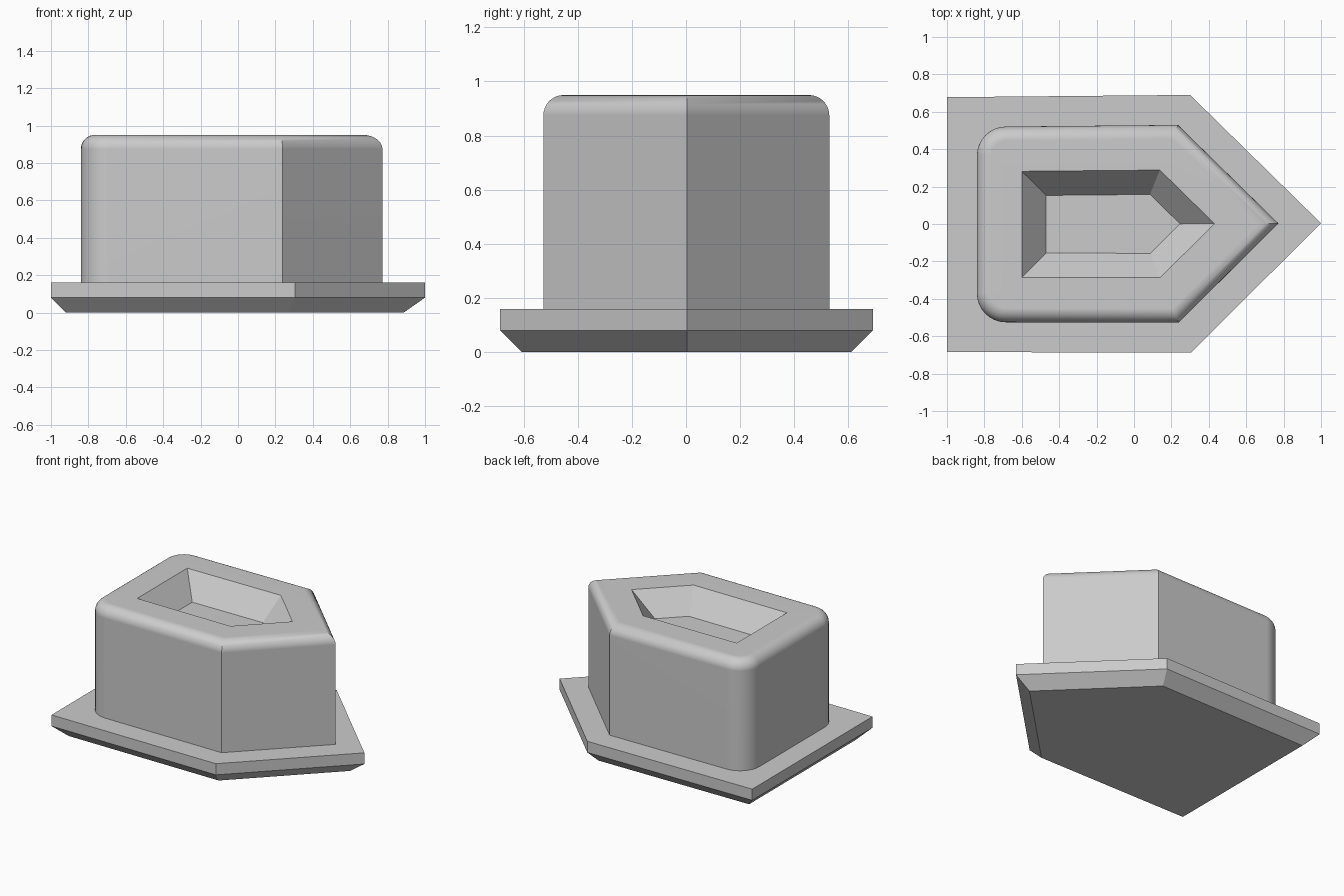
import bpy, bmesh
from math import sin, cos, pi, radians
from mathutils import Vector

cube = bpy.data.objects.get("Cube")
if cube:
    bpy.data.objects.remove(cube, do_unlink=True)

grey = bpy.data.materials.new("plain grey")
grey.use_nodes = True
grey.diffuse_color = (0.6, 0.6, 0.6, 1)
grey.node_tree.nodes["Principled BSDF"].inputs["Base Color"].default_value = (0.6, 0.6, 0.6, 1)

# Arrow-shaped footprint, counter-clockwise; the two rear corners can be rounded
OUTLINE = [Vector(p) for p in
           ((-1, -0.685), (0.305, -0.687), (1, 0.004), (0.3, 0.69), (-1, 0.678))]
REAR = (0, 4)
STEPS = 8


def normal(i):
    """Outward normal of the footprint side that starts at corner i."""
    d = (OUTLINE[(i + 1) % len(OUTLINE)] - OUTLINE[i]).normalized()
    return Vector((d.y, -d.x))


def ring(inset, z, radius=0.0):
    """Footprint moved inwards, with the rear corners rounded."""
    pts = []
    for i, corner in enumerate(OUTLINE):
        a, b = normal(i - 1 if i else len(OUTLINE) - 1), normal(i)
        r = radius if i in REAR else 0.0
        centre = corner - (a + b) * ((inset + r) / (1 + a.dot(b)))
        for k in range(STEPS + 1):
            p = centre + a.slerp(b, k / STEPS) * r
            pts.append((p.x, p.y, z))
    return pts


def loft(name, rings, cap_start=True):
    """Skin a stack of rings, capping the ends."""
    bm = bmesh.new()
    loops = [[bm.verts.new(p) for p in pts] for pts in rings]
    n = len(loops[0])
    for low, high in zip(loops, loops[1:]):
        for i in range(n):
            j = (i + 1) % n
            bm.faces.new((low[i], low[j], high[j], high[i]))
    if cap_start:
        bm.faces.new(loops[0][::-1])
    bm.faces.new(loops[-1])
    bmesh.ops.remove_doubles(bm, verts=bm.verts, dist=0.0005)
    mesh = bpy.data.meshes.new(name)
    bm.to_mesh(mesh)
    bm.free()
    mesh.materials.append(grey)
    obj = bpy.data.objects.new(name, mesh)
    bpy.context.collection.objects.link(obj)
    return obj


# Base plate with a chamfered underside
loft("base_plate", [ring(0.08, 0), ring(0, 0.08), ring(0, 0.16)])

# Body: upright walls, rounded top rim, then a tapered recess
WALL, TOP, CORNER, FILLET = 0.16, 0.95, 0.155, 0.075
rings = [ring(WALL, 0.16, CORNER)]
for k in range(STEPS + 1):
    t = k / STEPS * pi / 2
    inset = FILLET * (1 - cos(t))
    rings.append(ring(WALL + inset, TOP - FILLET * (1 - sin(t)), CORNER - inset))
rings += [ring(0.4, TOP), ring(0.53, TOP - 0.16)]
body = loft("body", rings, cap_start=False)

bpy.ops.object.select_all(action="DESELECT")
body.select_set(True)
bpy.context.view_layer.objects.active = body
bpy.ops.object.shade_smooth_by_angle(angle=radians(30))
weighted = body.modifiers.new("even shading", "WEIGHTED_NORMAL")
weighted.keep_sharp = True
